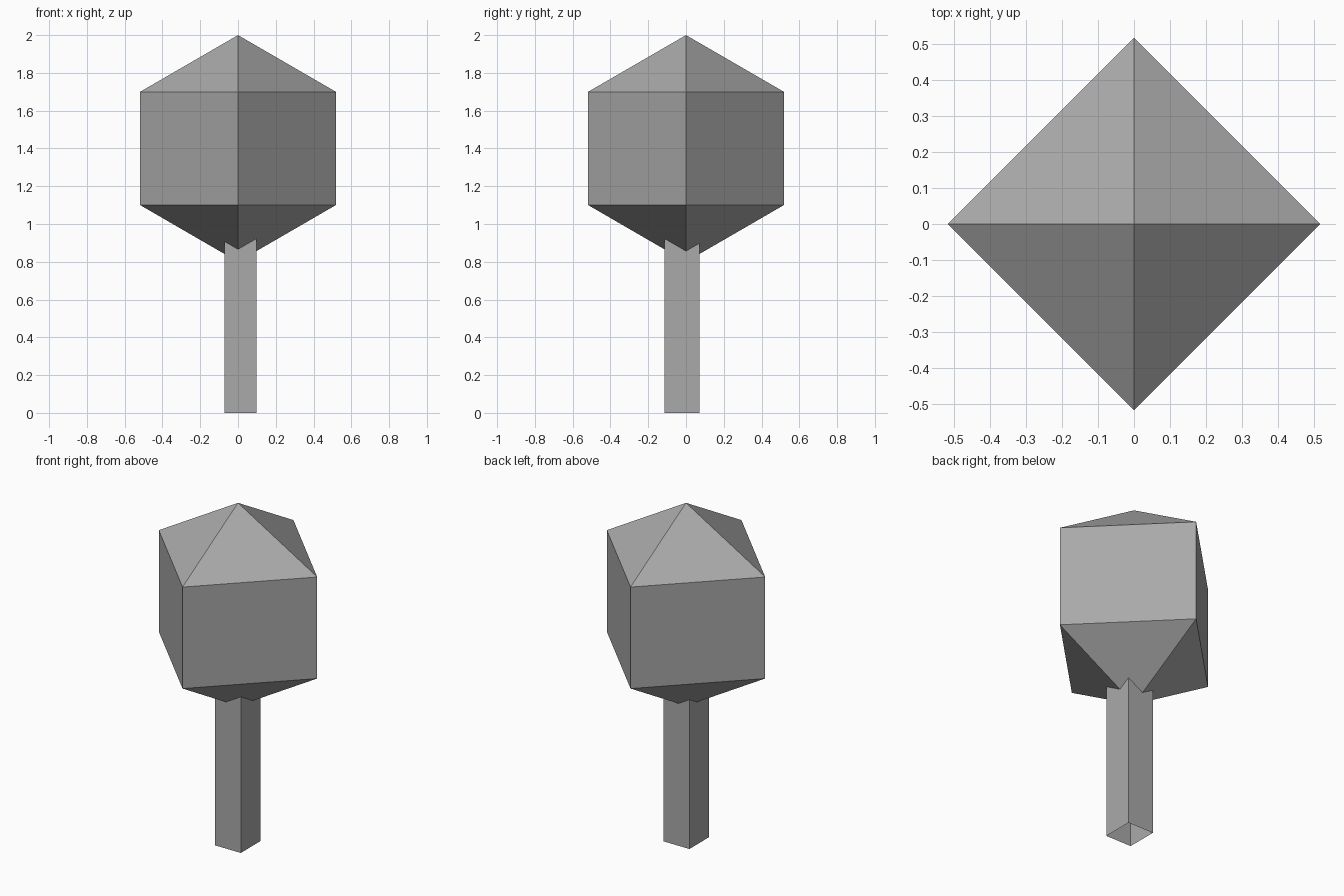
import bpy
import bmesh

cube = bpy.data.objects.get("Cube")
if cube:
    bpy.data.objects.remove(cube, do_unlink=True)

grey = bpy.data.materials.new("plain grey")
grey.use_nodes = True
colour = (0.4, 0.4, 0.4, 1)
grey.diffuse_color = colour
grey.node_tree.nodes["Principled BSDF"].inputs["Base Color"].default_value = colour


def finish(name, bm):
    """Turn a bmesh into a flat-shaded grey object."""
    bmesh.ops.recalc_face_normals(bm, faces=bm.faces)
    mesh = bpy.data.meshes.new(name)
    bm.to_mesh(mesh)
    bm.free()
    mesh.materials.append(grey)
    obj = bpy.data.objects.new(name, mesh)
    bpy.context.scene.collection.objects.link(obj)
    return obj


def tube(bm, outline, low, high):
    """Add side walls over an outline; return the lower and upper rings."""
    rings = [[bm.verts.new((x, y, z)) for x, y in outline] for z in (low, high)]
    lower, upper = rings
    for i in range(len(outline)):
        j = (i + 1) % len(outline)
        bm.faces.new((lower[i], lower[j], upper[j], upper[i]))
    return rings


# Crown: four-sided prism with a pyramid at each end
RADIUS = 0.518
bm = bmesh.new()
diamond = [(RADIUS, 0), (0, RADIUS), (-RADIUS, 0), (0, -RADIUS)]
for ring, tip in zip(tube(bm, diamond, 1.1, 1.7), (0.8, 2.0)):
    apex = bm.verts.new((0, 0, tip))
    for i in range(4):
        bm.faces.new((ring[i], ring[(i + 1) % 4], apex))
finish("tree_crown", bm)

# Trunk: slightly off-centre square tube, open below, ending inside the crown
bm = bmesh.new()
left, right, front, back = -0.072, 0.098, -0.114, 0.071
tube(bm, [(left, front), (right, front), (right, back), (left, back)], 0, 1.0)
finish("tree_trunk", bm)
